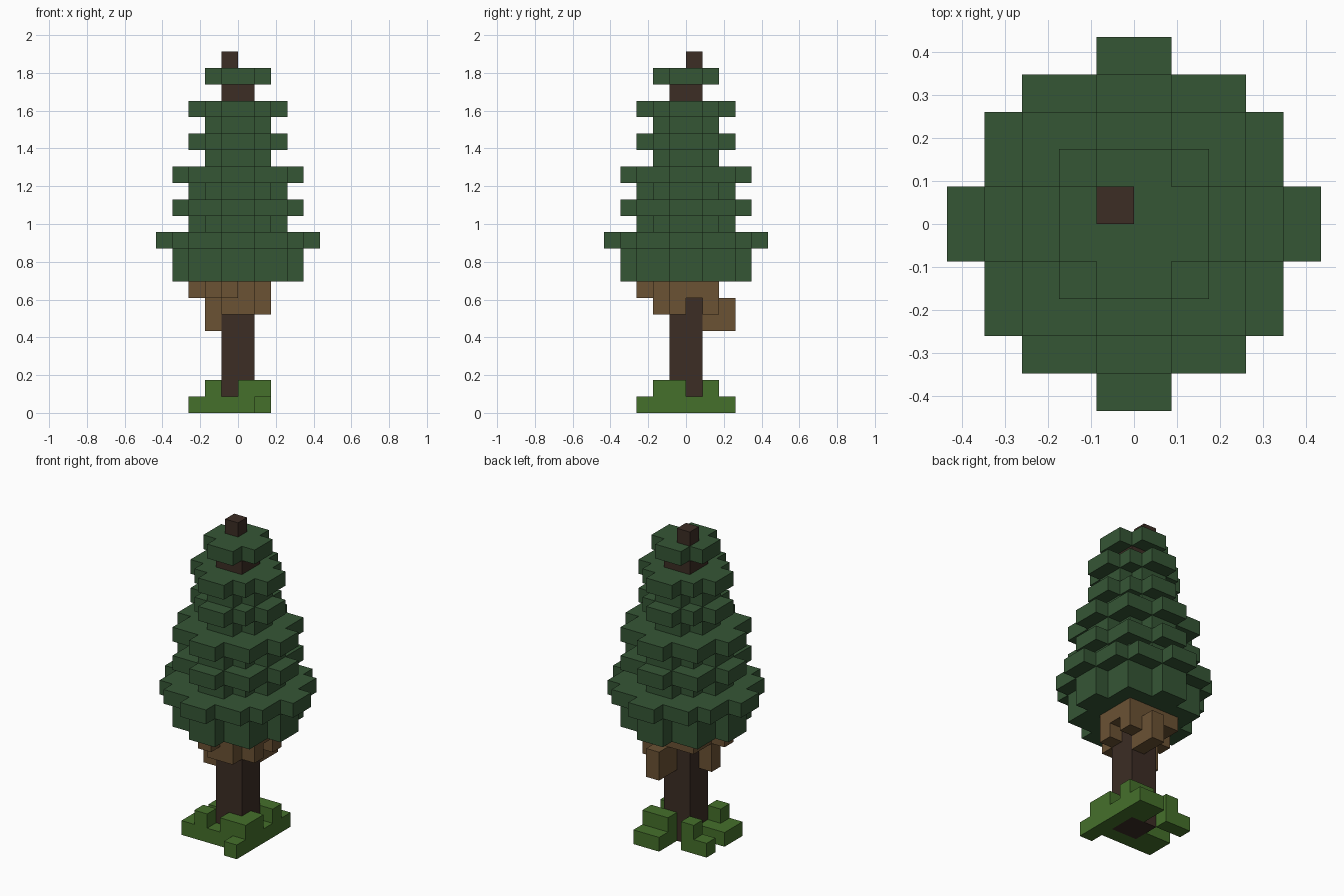
import bpy
import bmesh
from mathutils import Vector

cube = bpy.data.objects.get("Cube")
if cube:
    bpy.data.objects.remove(cube, do_unlink=True)

UNIT = 2 / 23  # edge of one block; the tree is 23 blocks tall


def material(name, rgb):
    mat = bpy.data.materials.new(name)
    mat.use_nodes = True
    mat.diffuse_color = (*rgb, 1)
    bsdf = next(n for n in mat.node_tree.nodes if n.type == 'BSDF_PRINCIPLED')
    bsdf.inputs["Base Color"].default_value = (*rgb, 1)
    bsdf.inputs["Roughness"].default_value = 0.9
    return mat


def plan(z, rows):
    """Blocks of one layer, drawn from above: back row first, x from -3."""
    return {(c - 3, 2 - r, z) for r, row in enumerate(rows.split())
            for c, mark in enumerate(row) if mark == "#"}


def disc(z, radius):
    """Round layer of blocks about the trunk axis."""
    span = range(-radius, radius)
    return {(x, y, z) for x in span for y in span
            if (x + .5) ** 2 + (y + .5) ** 2 < (radius - .4) ** 2}


# Trunk: two by two blocks, with one column reaching into the tip
trunk = {(x, y, z) for x in (-1, 0) for y in (-1, 0) for z in range(20)}
trunk |= {(-1, 0, 20), (-1, 0, 21)}

# Grass clumps around the foot
grass = plan(0, "...## ##.## ....# ##..# ##### ....#")
grass |= plan(1, "..... .#.## ..... ....# .#.## .....")

# Bare branches under the crown
branches = plan(5, "...#. ...#. ..... .#... ..... .....")
branches |= plan(6, "...#. ...## ..... .#..# ..##. .....")
branches |= plan(7, "..... .#### .#..# ##..# .###. ..#..")

# Crown: stacked discs from layer 8 upward (0 leaves the trunk bare)
leaves = set()
for i, radius in enumerate((4, 4, 5, 3, 4, 3, 4, 2, 3, 2, 3, 0, 2, 1, 1)):
    leaves |= disc(8 + i, radius)
leaves -= trunk

solid = trunk | grass | branches | leaves
AXES = [Vector(a) * s for a in ((1, 0, 0), (0, 1, 0), (0, 0, 1)) for s in (1, -1)]


def build(name, cells, mat):
    """Mesh the exposed block sides and merge the flat areas."""
    bm = bmesh.new()
    for cell in sorted(cells):
        centre = Vector(cell) + Vector((.5, .5, .5))
        for n in AXES:
            if tuple(int(a + b) for a, b in zip(cell, n)) in solid:
                continue
            u = Vector((n.y, n.z, n.x))
            w = n.cross(u)
            corners = (-u - w, u - w, u + w, w - u)
            bm.faces.new([bm.verts.new((centre + (n + c) / 2) * UNIT) for c in corners])
    bmesh.ops.remove_doubles(bm, verts=bm.verts, dist=UNIT / 100)
    bmesh.ops.dissolve_limit(bm, angle_limit=.01, verts=bm.verts, edges=bm.edges)
    mesh = bpy.data.meshes.new(name)
    bm.to_mesh(mesh)
    bm.free()
    mesh.materials.append(mat)
    bpy.context.collection.objects.link(bpy.data.objects.new(name, mesh))


build("trunk", trunk, material("dark bark", (.045, .026, .018)))
build("grass", grass, material("grass green", (.06, .162, .024)))
build("branches", branches, material("light bark", (.147, .084, .034)))
build("crown", leaves, material("needle green", (.036, .093, .036)))
